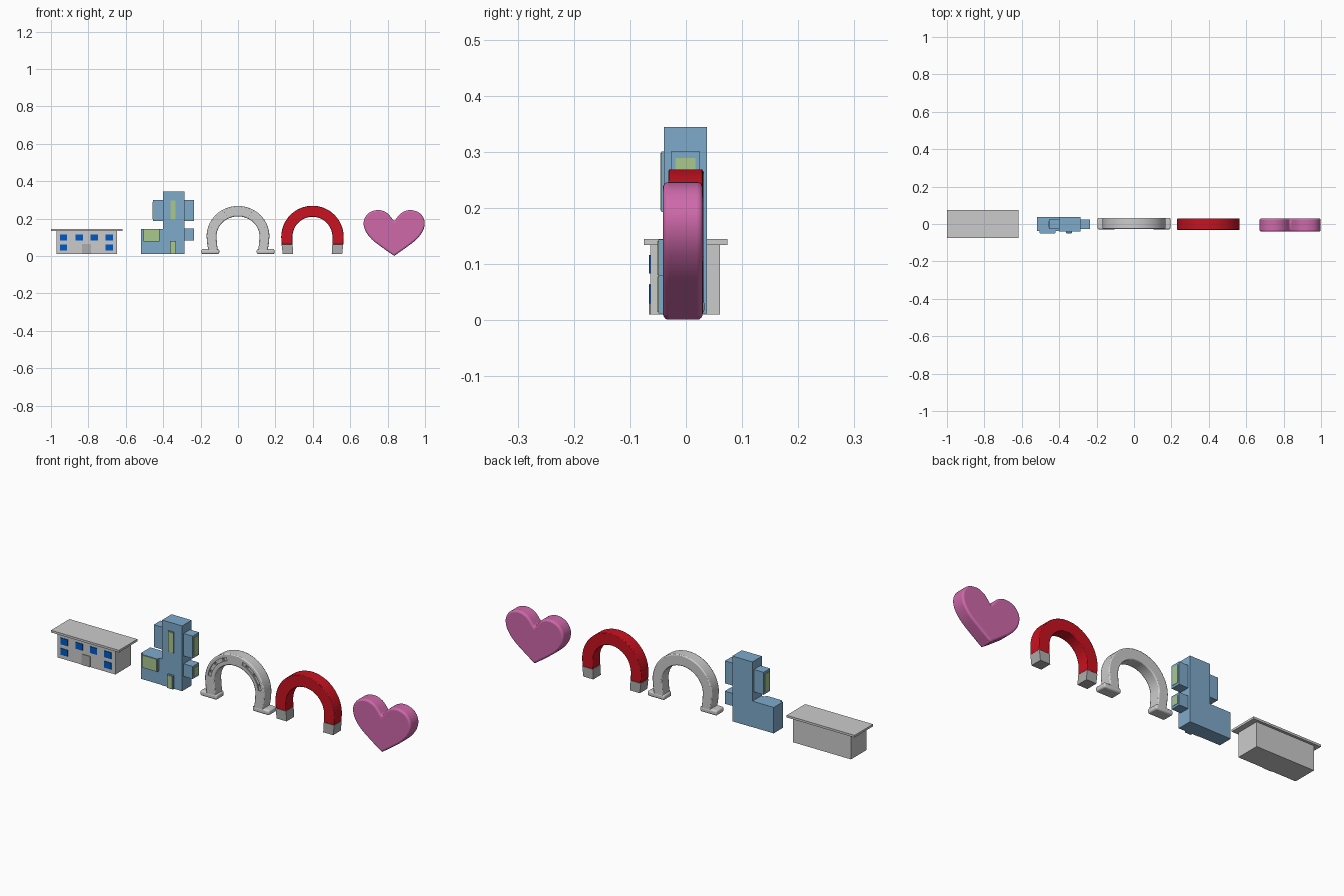
import bpy, bmesh, math
from mathutils import Vector

if "Cube" in bpy.data.objects:
    bpy.data.objects.remove(bpy.data.objects["Cube"])


def material(name, rgb):
    m = bpy.data.materials.new(name)
    m.diffuse_color = (*rgb, 1)
    m.use_nodes = True
    m.node_tree.nodes["Principled BSDF"].inputs["Base Color"].default_value = m.diffuse_color
    return m


BLUE = material("window_blue", (0.0, 0.10, 0.55))
STEEL = material("light_grey", (0.42, 0.42, 0.42))
SKY = material("tower_blue", (0.21, 0.40, 0.60))
GREEN = material("window_green", (0.40, 0.58, 0.27))
RED = material("magnet_red", (0.58, 0.006, 0.015))
PINK = material("heart_pink", (0.62, 0.14, 0.40))


def finish(name, bm, mat=None, bevel=0, segments=2, angle=40, smooth=False):
    bmesh.ops.recalc_face_normals(bm, faces=bm.faces)
    me = bpy.data.meshes.new(name)
    bm.to_mesh(me)
    bm.free()
    ob = bpy.data.objects.new(name, me)
    bpy.context.collection.objects.link(ob)
    if mat:
        me.materials.append(mat)
    if smooth:
        bpy.ops.object.select_all(action='DESELECT')
        ob.select_set(True)
        bpy.context.view_layer.objects.active = ob
        bpy.ops.object.shade_smooth_by_angle(angle=math.radians(35))
    if bevel:
        mod = ob.modifiers.new("bevel", 'BEVEL')
        mod.width, mod.segments = bevel, segments
        mod.limit_method, mod.angle_limit = 'ANGLE', math.radians(angle)
    return ob


def box(name, x, y, z, mat=None, **kw):
    """Box from (min, max) pairs."""
    bm = bmesh.new()
    bmesh.ops.create_cube(bm, size=1)
    for v in bm.verts:
        v.co = [(a + b) / 2 + c * (b - a) for (a, b), c in zip((x, y, z), v.co)]
    return finish(name, bm, mat, **kw)


def strip(name, outer, inner, y, mat=None, **kw):
    """Solid band between two matching x-z outlines."""
    bm = bmesh.new()
    rings = [[bm.verts.new((p[0], yy, p[1])) for p, yy in
              ((o, y[0]), (o, y[1]), (i, y[1]), (i, y[0]))]
             for o, i in zip(outer, inner)]
    for a, b in zip(rings, rings[1:]):
        for k in range(4):
            bm.faces.new((a[k], a[(k + 1) % 4], b[(k + 1) % 4], b[k]))
    bm.faces.new(rings[0])
    bm.faces.new(rings[-1])
    return finish(name, bm, mat, **kw)


def arc(cx, cz, rx, rz, a0, a1, n):
    ts = [math.radians(a0 + (a1 - a0) * i / n) for i in range(n + 1)]
    return [(cx + rx * math.cos(t), cz + rz * math.sin(t)) for t in ts]


def arch_outline(cx, cz, r, rz, feet):
    """Half ellipse continued by legs; feet = (half width, z) from bottom up."""
    return ([(cx + w, z) for w, z in feet] + arc(cx, cz, r, rz, 0, 180, 32)
            + [(cx - w, z) for w, z in reversed(feet)])


# Low grey building
box("building_walls", (-0.971, -0.646), (-0.063, 0.061), (0.01, 0.136))
box("building_roof", (-1.0, -0.618), (-0.075, 0.074), (0.134, 0.145))
box("building_door", (-0.834, -0.787), (-0.066, -0.06), (0.01, 0.065), STEEL)
for i, cx in enumerate((-0.933, -0.849, -0.768, -0.688)):
    rows = ((0.083, 0.116), (0.03, 0.063)) if i in (0, 3) else ((0.083, 0.116),)
    for z in rows:
        box("building_window", (cx - 0.02, cx + 0.02), (-0.066, -0.06), z, BLUE)

# Blue tower with side wings
box("tower_core", (-0.40, -0.287), (-0.039, 0.0375), (0.012, 0.344), SKY)
box("tower_low_wing", (-0.519, -0.40), (-0.037, 0.0365), (0.012, 0.144), SKY)
SIDE = (-0.027, 0.025)
box("tower_left_bay", (-0.455, -0.399), SIDE, (0.187, 0.301), SKY)
box("tower_right_upper_bay", (-0.288, -0.236), SIDE, (0.187, 0.301), SKY)
box("tower_right_lower_bay", (-0.288, -0.236), SIDE, (0.083, 0.147), SKY)
# Windows on the outer sides of the bays
PANE = (-0.019, 0.017)
box("left_bay_window", (-0.457, -0.45), PANE, (0.199, 0.289), GREEN)
box("right_upper_window", (-0.24, -0.234), PANE, (0.199, 0.289), GREEN)
box("right_lower_window", (-0.24, -0.234), PANE, (0.094, 0.136), GREEN)
# Front windows and door: blue box with a green pane
for name, x, z, y in (("tower_tall_window", (-0.364, -0.332), (0.193, 0.301), -0.044),
                      ("tower_door", (-0.364, -0.332), (0.012, 0.081), -0.049),
                      ("tower_wide_window", (-0.506, -0.419), (0.078, 0.144), -0.049)):
    box(name + "_frame", x, (y, -0.03), z, SKY)
    box(name + "_pane", (x[0] + 0.003, x[1] - 0.003), (y - 0.0015, y + 0.002),
        (z[0] + 0.003, z[1] - 0.003), GREEN)

# Horseshoe with toe clips, grooves and nail holes
shoe = strip("horseshoe",
             arch_outline(0, 0.105, 0.168, 0.163, ((0.155, 0.012), (0.164, 0.06))),
             arch_outline(0, 0.105, 0.115, 0.107, ((0.104, 0.012), (0.112, 0.06))),
             (-0.028, 0.032), bevel=0.005, smooth=True)
for s in (-1, 1):
    x = sorted((s * 0.10, s * 0.195))
    box("horseshoe_heel", x, (-0.029, 0.033), (0.011, 0.037), bevel=0.008, segments=3, smooth=True)
    a0, a1 = (8, 72) if s > 0 else (108, 172)
    cutters = [strip("groove_cutter", arc(0, 0.105, 0.151, 0.145, a0, a1, 14),
                     arc(0, 0.105, 0.135, 0.129, a0, a1, 14), (-0.05, -0.022))]
    for a in (18, 40, 62):
        t = math.radians(a)
        cx, cz = s * 0.143 * math.cos(t), 0.105 + 0.137 * math.sin(t)
        cutters.append(box("nail_cutter", (cx - 0.006, cx + 0.006), (-0.05, -0.014),
                           (cz - 0.006, cz + 0.006)))
    for c in cutters:
        c.hide_render = True
        c.hide_set(True)
        mod = shoe.modifiers.new("cut", 'BOOLEAN')
        mod.operation, mod.solver, mod.object = 'DIFFERENCE', 'EXACT', c

# Horseshoe magnet: red arch and two light tips
MX = 0.398
out = arch_outline(MX, 0.102, 0.167, 0.167, ((0.159, 0.011), (0.165, 0.062)))
inn = arch_outline(MX, 0.102, 0.107, 0.108, ((0.103, 0.011), (0.106, 0.062)))
MY = (-0.031, 0.030)
strip("magnet_arch", out[1:-1], inn[1:-1], MY, RED, bevel=0.003, smooth=True)
strip("magnet_right_tip", out[:2], inn[:2], MY, STEEL)
strip("magnet_left_tip", out[-2:], inn[-2:], MY, STEEL)

# Heart: smoothed half outline, mirrored and extruded
half = [Vector(p) for p in ((0, 0.186), (0.038, 0.23), (0.085, 0.246), (0.135, 0.231),
                            (0.162, 0.19), (0.156, 0.14), (0.12, 0.09), (0.06, 0.043), (0, 0.001))]
pts = [half[0] * 2 - half[1]] + half + [half[-1] * 2 - half[-2]]
side = []
for a, b, c, d in zip(pts, pts[1:], pts[2:], pts[3:]):
    for k in range(5):
        t = k / 5
        side.append(0.5 * (2 * b + (c - a) * t + (2 * a - 5 * b + 4 * c - d) * t ** 2
                           + (3 * b - a - 3 * c + d) * t ** 3))
side.append(half[-1])
outline = side + [Vector((-p.x, p.y)) for p in side[-2:0:-1]]
bm = bmesh.new()
face = bm.faces.new([bm.verts.new((0.835 + p.x, -0.041, p.y)) for p in outline])
ext = bmesh.ops.extrude_face_region(bm, geom=[face])
bmesh.ops.translate(bm, vec=(0, 0.071, 0),
                    verts=[v for v in ext["geom"] if isinstance(v, bmesh.types.BMVert)])
finish("heart", bm, PINK, bevel=0.011, segments=4, angle=75, smooth=True)
